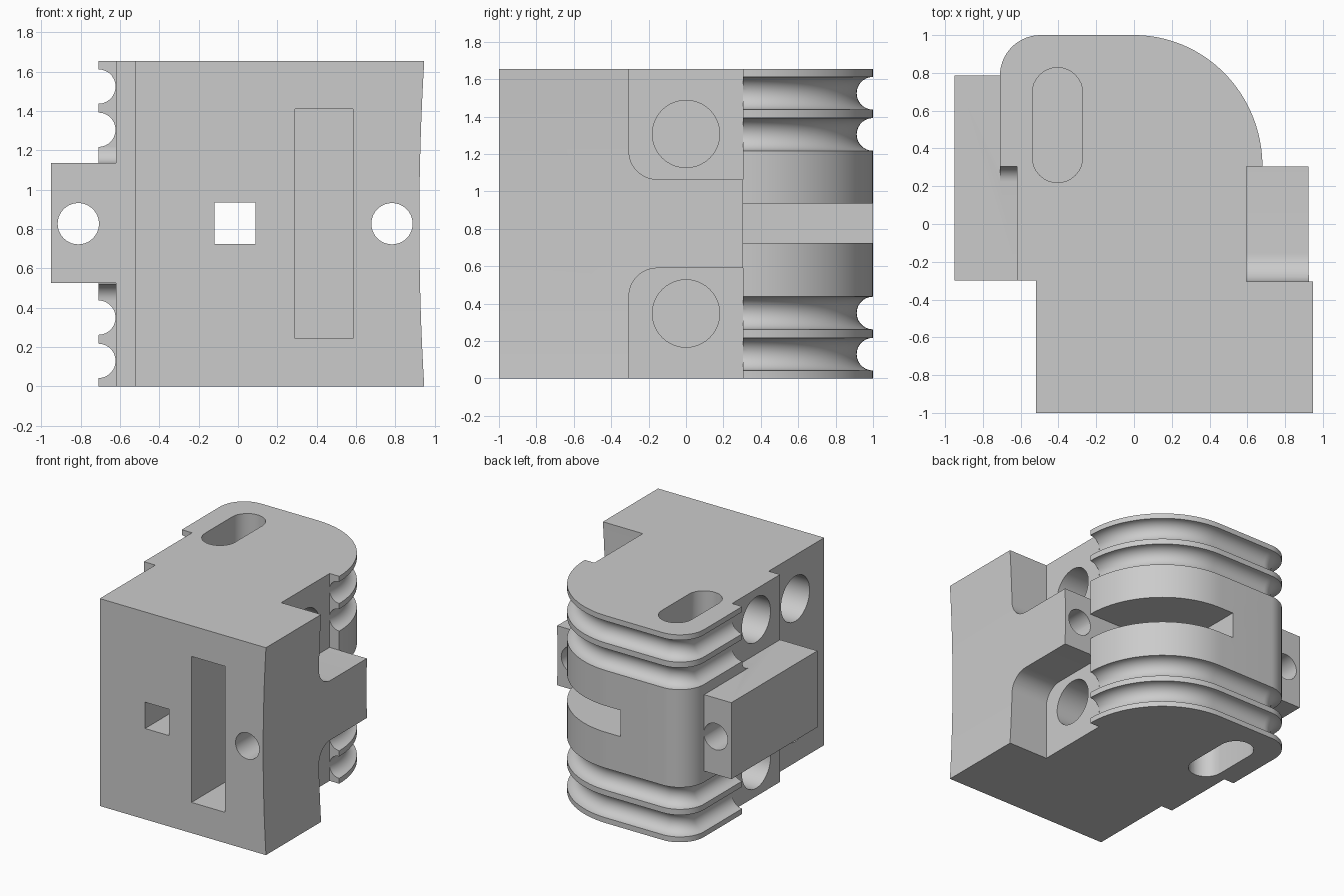
import bpy, bmesh, math

H = 1.655          # total height
MID = H / 2

if "Cube" in bpy.data.objects:
    bpy.data.objects.remove(bpy.data.objects["Cube"], do_unlink=True)

grey = bpy.data.materials.new("plain_grey")
grey.use_nodes = True
colour = (0.6, 0.6, 0.6, 1)
grey.diffuse_color = colour
for node in grey.node_tree.nodes:
    if node.type == 'BSDF_PRINCIPLED':
        node.inputs["Base Color"].default_value = colour


def arc(cx, cy, rx, ry, start, end, n):
    angles = [math.radians(start + (end - start) * i / n) for i in range(n + 1)]
    return [(cx + rx * math.cos(a), cy + ry * math.sin(a)) for a in angles]


def loft(name, rings):
    """Closed solid through rings that have equal point counts."""
    bm = bmesh.new()
    rows = [[bm.verts.new(p) for p in ring] for ring in rings]
    n = len(rows[0])
    for low, high in zip(rows, rows[1:]):
        for i in range(n):
            j = (i + 1) % n
            bm.faces.new((low[i], low[j], high[j], high[i]))
    bm.faces.new(rows[0][::-1])
    bm.faces.new(rows[-1])
    bmesh.ops.recalc_face_normals(bm, faces=bm.faces)
    mesh = bpy.data.meshes.new(name)
    bm.to_mesh(mesh)
    bm.free()
    mesh.materials.append(grey)
    obj = bpy.data.objects.new(name, mesh)
    bpy.context.collection.objects.link(obj)
    return obj


def prism(name, points, axis, a, b):
    """Extrude a 2D outline along one axis from a to b."""
    place = {'x': lambda p, t: (t, p[0], p[1]),
             'y': lambda p, t: (p[0], t, p[1]),
             'z': lambda p, t: (p[0], p[1], t)}[axis]
    return loft(name, [[place(p, t) for p in points] for t in (a, b)])


def box(name, x0, x1, y0, y1, z0, z1):
    return prism(name, [(x0, y0), (x1, y0), (x1, y1), (x0, y1)], 'z', z0, z1)


def cylinder(name, u, v, r, axis, a, b):
    return prism(name, arc(u, v, r, r, 0, 360, 40)[:-1], axis, a, b)


def combine(target, other, operation):
    """Boolean the other solid into the target, then discard it."""
    mod = target.modifiers.new("combine", 'BOOLEAN')
    mod.operation = operation
    mod.solver = 'EXACT'
    mod.object = other
    bpy.context.view_layer.update()
    graph = bpy.context.evaluated_depsgraph_get()
    result = bpy.data.meshes.new_from_object(target.evaluated_get(graph))
    target.modifiers.clear()
    target.data = result
    bpy.data.objects.remove(other, do_unlink=True)


def flip(points):
    return [(u, H - v) for u, v in points]


# Front block with a slightly hollow right-hand face
bow = []
for i in range(17):
    t = i / 8 - 1
    bow.append((0.922 + 0.025 * t * t, MID + MID * t))
body = prism("housing", [(-0.52, 0)] + bow + [(-0.52, H)], 'y', -1, 0.305)

# Rounded notches that leave the right mounting lug
notch = ([(-0.305, 1.9), (-0.305, 1.215)] + arc(-0.155, 1.215, 0.15, 0.15, 180, 270, 12)[1:]
         + [(0.5, 1.065), (0.5, 1.9)])
for shape in (notch, flip(notch)):
    combine(body, prism("notch_cutter", shape, 'x', 0.595, 1.2), 'DIFFERENCE')

# Side wall step on the left
combine(body, box("side_step", -0.62, -0.4, -0.3, 0.305, 0, H), 'UNION')

# Curved back with four half-round grooves
GROOVE = 0.0875
layers = [(0, 0)]
for centre in (0.13, 0.35, H - 0.35, H - 0.13):
    for i in range(15):
        a = math.pi * i / 14
        layers.append((centre - GROOVE * math.cos(a), GROOVE * math.sin(a)))
layers.append((H, 0))
rings = []
for z, d in layers:
    outline = (arc(0, 0.305, 0.68 - d, 0.695 - d, 0, 90, 32)
               + arc(-0.495, 0.785, 0.215 - d, 0.215 - d, 90, 180, 14)
               + [(-0.71 + d, 0.305)])
    rings.append([(x, y, z) for x, y in outline])
combine(body, loft("curved_back", rings), 'UNION')

# Left mounting lug and the small fillets where it meets the back
combine(body, box("left_lug", -0.95, -0.55, -0.3, 0.785, 0.525, 1.135), 'UNION')
fillet = ([(0.35, 1.1), (0.35, 1.217)] + arc(0.223, 1.217, 0.082, 0.082, 0, -90, 8)
          + [(0.223, 1.1)])
for shape in (fillet, flip(fillet)):
    combine(body, prism("lug_fillet", shape, 'x', -0.71, -0.58), 'UNION')

# Openings
cutters = [
    cylinder("right_bolt_hole", 0.783, MID, 0.105, 'y', -1.2, 0.5),
    cylinder("left_bolt_hole", -0.812, MID, 0.105, 'y', -0.5, 1),
    box("square_passage", -0.12, 0.09, -1.2, 0.45, 0.725, 0.935),
    box("back_slot", -0.12, 1.2, 0.306, 1.2, 0.725, 0.935),
    box("front_slot", 0.29, 0.585, -1.2, -0.35, 0.245, 1.41),
]
for sign in (-1, 1):
    cutters += [
        cylinder("right_bore", 0, MID + sign * 0.48, 0.18, 'x', 0.3, 0.8),
        cylinder("left_bore", 0, MID + sign * 0.583, 0.18, 'x', -0.8, -0.1),
        cylinder("front_bore", -0.635, MID + sign * 0.48, 0.18, 'x', -0.7, 0.1),
    ]
pocket = (arc(-0.405, 0.695, 0.133, 0.133, 0, 180, 16)
          + arc(-0.405, 0.352, 0.133, 0.133, 180, 360, 16))
cutters.append(prism("top_pocket", pocket, 'z', H - 0.45, H + 0.2))
cutters.append(prism("bottom_pocket", pocket, 'z', -0.2, 0.45))
for cutter in cutters:
    combine(body, cutter, 'DIFFERENCE')

# Smooth curves, sharp edges
bpy.ops.object.select_all(action='DESELECT')
body.select_set(True)
bpy.context.view_layer.objects.active = body
bpy.ops.object.shade_smooth_by_angle(angle=math.radians(30))
